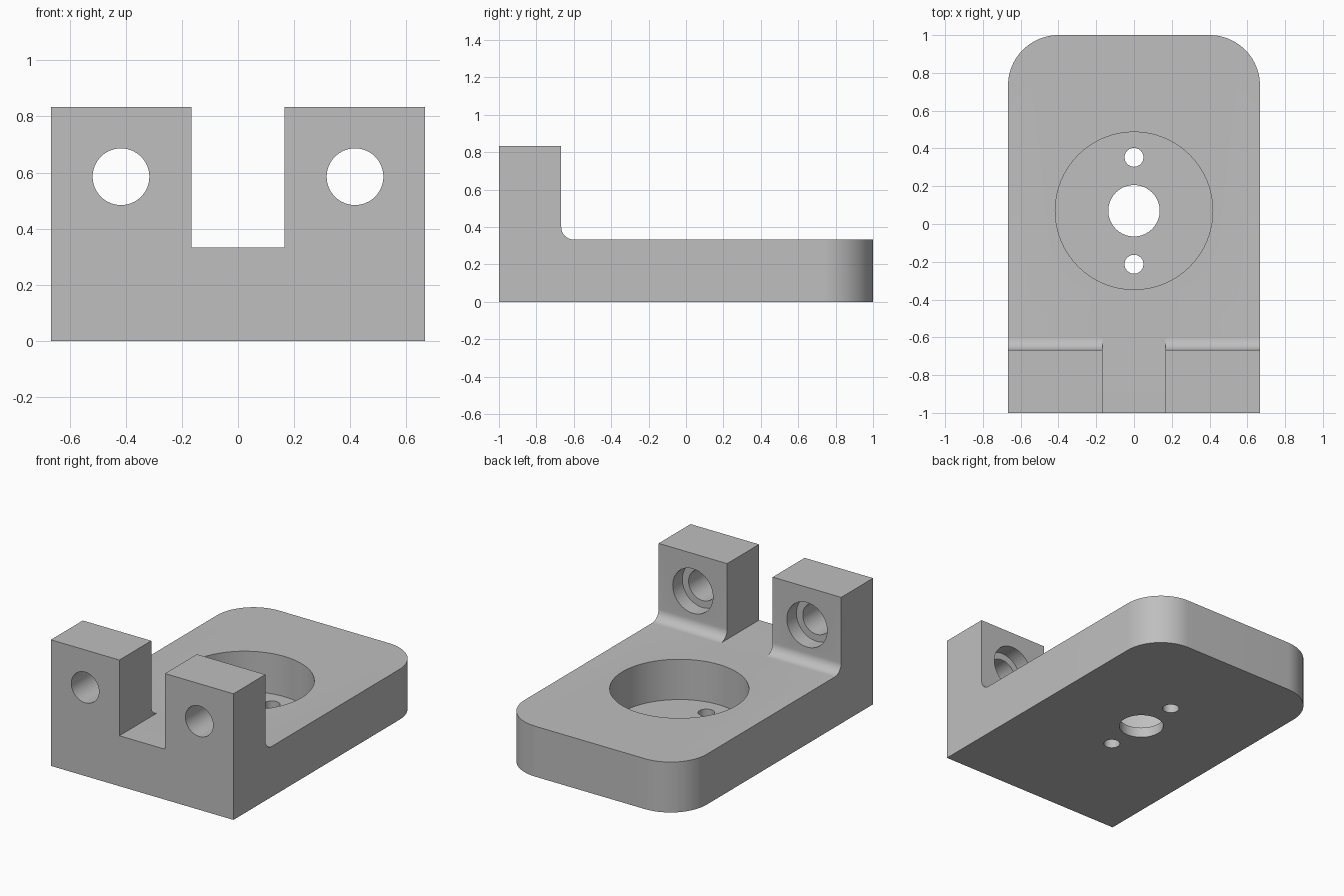
import bpy
import bmesh
from mathutils import Matrix

cube = bpy.data.objects.get("Cube")
if cube:
    bpy.data.objects.remove(cube, do_unlink=True)

HALF_W, BASE_H, LUG_H, LUG_BACK = 0.667, 0.333, 0.833, -0.667
POCKET_Y = 0.07

grey = bpy.data.materials.new("plain grey")
grey.use_nodes = True
grey.diffuse_color = (0.52, 0.52, 0.52, 1)
grey.node_tree.nodes["Principled BSDF"].inputs["Base Color"].default_value = grey.diffuse_color


def make_object(name, bm):
    bmesh.ops.recalc_face_normals(bm, faces=bm.faces)
    mesh = bpy.data.meshes.new(name)
    bm.to_mesh(mesh)
    bm.free()
    mesh.materials.append(grey)
    obj = bpy.data.objects.new(name, mesh)
    bpy.context.collection.objects.link(obj)
    return obj


def round_edges(bm, test, radius, segments):
    edges = [e for e in bm.edges if test(*(v.co for v in e.verts))]
    bmesh.ops.bevel(bm, geom=edges, offset=radius, segments=segments,
                    profile=0.5, affect='EDGES')


def cylinder(name, radius, start, end, x=0, y=0, z=0, axis='Z'):
    """Cylinder cutter running from start to end along the axis."""
    bm = bmesh.new()
    mid = (start + end) / 2
    if axis == 'Z':
        matrix = Matrix.Translation((x, y, mid))
    else:
        matrix = Matrix.Translation((x, mid, z)) @ Matrix.Rotation(1.5707963, 4, 'X')
    bmesh.ops.create_cone(bm, cap_ends=True, segments=64, radius1=radius,
                          radius2=radius, depth=end - start, matrix=matrix)
    return make_object(name, bm)


# L-shaped bracket body, extruded across the width
bm = bmesh.new()
profile = [(-1, 0), (1, 0), (1, BASE_H), (LUG_BACK, BASE_H), (LUG_BACK, LUG_H), (-1, LUG_H)]
face = bm.faces.new([bm.verts.new((-HALF_W, y, z)) for y, z in profile])
side = bmesh.ops.extrude_face_region(bm, geom=[face])["geom"]
bmesh.ops.translate(bm, vec=(2 * HALF_W, 0, 0),
                    verts=[g for g in side if isinstance(g, bmesh.types.BMVert)])
bmesh.ops.recalc_face_normals(bm, faces=bm.faces)
# Rounded rear corners and the fillet behind the lugs
round_edges(bm, lambda a, b: a.y > 0.99 and b.y > 0.99 and abs(a.x - b.x) < 0.01, 0.267, 20)
round_edges(bm, lambda a, b: all(abs(p.y - LUG_BACK) < 0.001 and abs(p.z - BASE_H) < 0.001
                                 for p in (a, b)), 0.067, 10)
bracket = make_object("bracket", bm)

# Slot between the two lugs
bm = bmesh.new()
bmesh.ops.create_cube(bm, size=1, matrix=Matrix.Translation((0, -0.85, BASE_H + 0.5))
                      @ Matrix.Diagonal((0.333, 0.52, 1, 1)))
cutters = [make_object("slot_cutter", bm)]

# Round pocket with its centre hole and two screw holes
floor = 0.067
cutters.append(cylinder("pocket_cutter", 0.417, floor, 0.6, y=POCKET_Y))
for name, radius, offset in (("centre_hole", 0.136, 0), ("rear_screw_hole", 0.05, 0.283),
                             ("front_screw_hole", 0.05, -0.283)):
    cutters.append(cylinder(name, radius, -0.2, 0.2, y=POCKET_Y + offset))

# Stepped holes through the lugs, wider at the back
for x in (-0.417, 0.417):
    cutters.append(cylinder("lug_hole", 0.101, -1.2, -0.7, x=x, z=0.585, axis='Y'))
    cutters.append(cylinder("lug_counterbore", 0.147, LUG_BACK - 0.1, -0.4,
                            x=x, z=0.585, axis='Y'))

# Apply the cuts
bpy.ops.object.select_all(action='DESELECT')
bpy.context.view_layer.objects.active = bracket
bracket.select_set(True)
for cutter in cutters:
    cutter.hide_render = True
    mod = bracket.modifiers.new(cutter.name, 'BOOLEAN')
    mod.operation = 'DIFFERENCE'
    mod.solver = 'EXACT'
    mod.object = cutter
    bpy.ops.object.modifier_apply(modifier=mod.name)
    bpy.data.objects.remove(cutter, do_unlink=True)

bpy.ops.object.shade_smooth_by_angle(angle=0.5)
